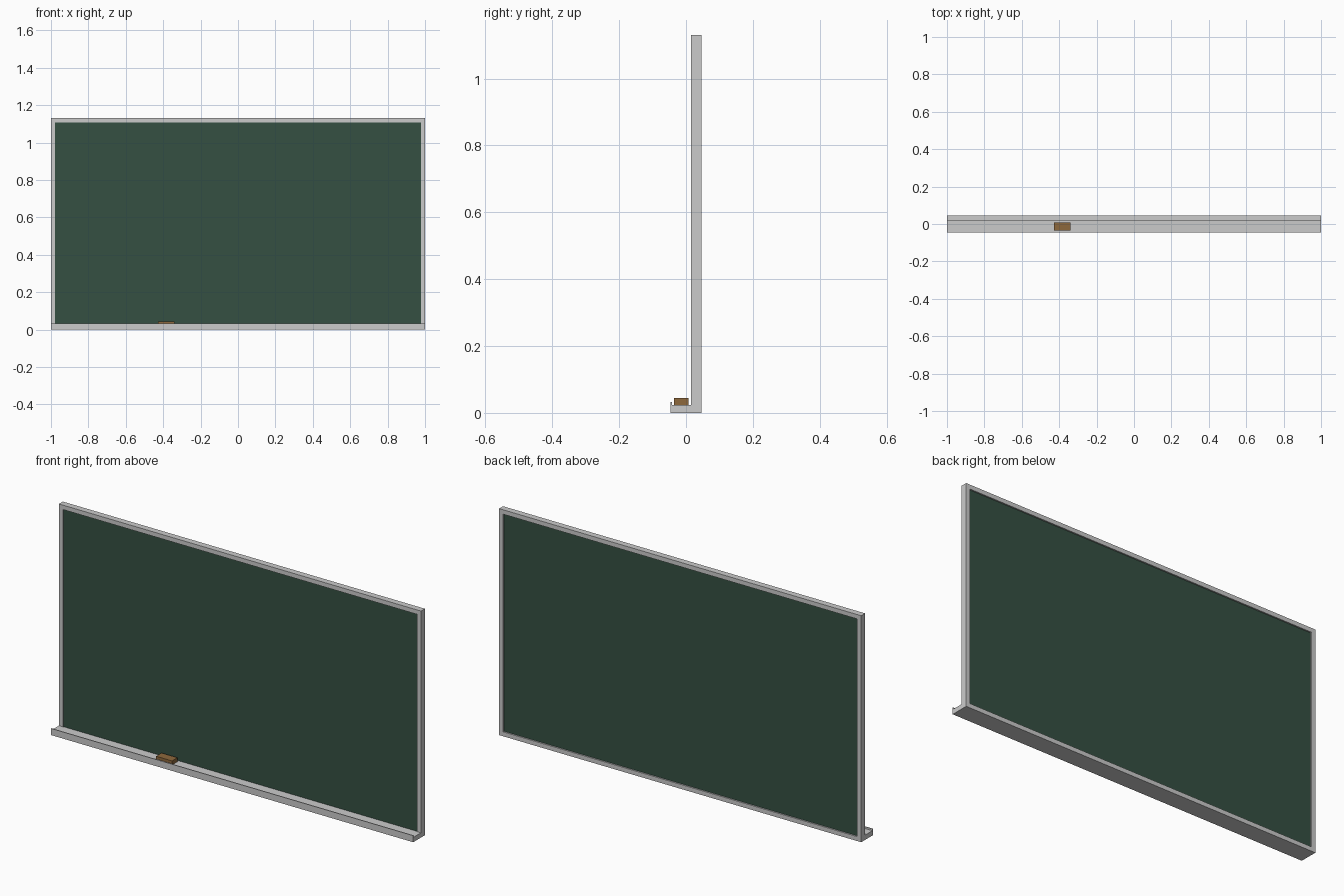
import bpy
import bmesh

if "Cube" in bpy.data.objects:
    bpy.data.objects.remove(bpy.data.objects["Cube"])


def material(name, color):
    m = bpy.data.materials.new(name)
    m.diffuse_color = color
    m.use_nodes = True
    m.node_tree.nodes["Principled BSDF"].inputs["Base Color"].default_value = m.diffuse_color
    return m


def finish(name, bm, mat=None):
    bmesh.ops.recalc_face_normals(bm, faces=bm.faces)
    me = bpy.data.meshes.new(name)
    bm.to_mesh(me)
    bm.free()
    ob = bpy.data.objects.new(name, me)
    bpy.context.collection.objects.link(ob)
    if mat:
        me.materials.append(mat)
    return ob


def box(name, lo, hi, mat=None):
    bm = bmesh.new()
    bmesh.ops.create_cube(bm, size=1)
    for v in bm.verts:
        v.co = [(a + b) / 2 + c * (b - a) for a, b, c in zip(lo, hi, v.co)]
    return finish(name, bm, mat)


def extrude_x(name, profile, x0, x1):
    bm = bmesh.new()
    face = bm.faces.new([bm.verts.new((x0, y, z)) for y, z in profile])
    ext = bmesh.ops.extrude_face_region(bm, geom=[face])["geom"]
    moved = [g for g in ext if isinstance(g, bmesh.types.BMVert)]
    bmesh.ops.translate(bm, verts=moved, vec=(x1 - x0, 0, 0))
    return finish(name, bm)


green = material("board_green", (0.035, 0.08, 0.055, 1))
brown = material("eraser_wood", (0.27, 0.14, 0.045, 1))

TOP, W = 1.131, 0.022          # overall height, frame bar width
FRONT, BACK = 0.015, 0.046     # frame depth range

# Writing surface, recessed in the frame on both sides
box("board", (-1 + W, 0.021, W), (1 - W, 0.039, TOP - W), green)

# Frame bars
box("frame_top", (-1, FRONT, TOP - W), (1, BACK, TOP))
box("frame_bottom", (-1, FRONT, 0), (1, BACK, W))
for side, x in (("left", -1), ("right", 1 - W)):
    box("frame_" + side, (x, FRONT, W), (x + W, BACK, TOP - W))

# Chalk tray with a thin raised front lip
tray = [(FRONT, 0), (-0.046, 0), (-0.046, 0.033), (-0.042, 0.033),
        (-0.042, 0.024), (FRONT, 0.024)]
extrude_x("chalk_tray", tray, -1, 1)

# Eraser resting on the tray
box("eraser", (-0.427, -0.036, 0.024), (-0.339, 0.007, 0.044), brown)
